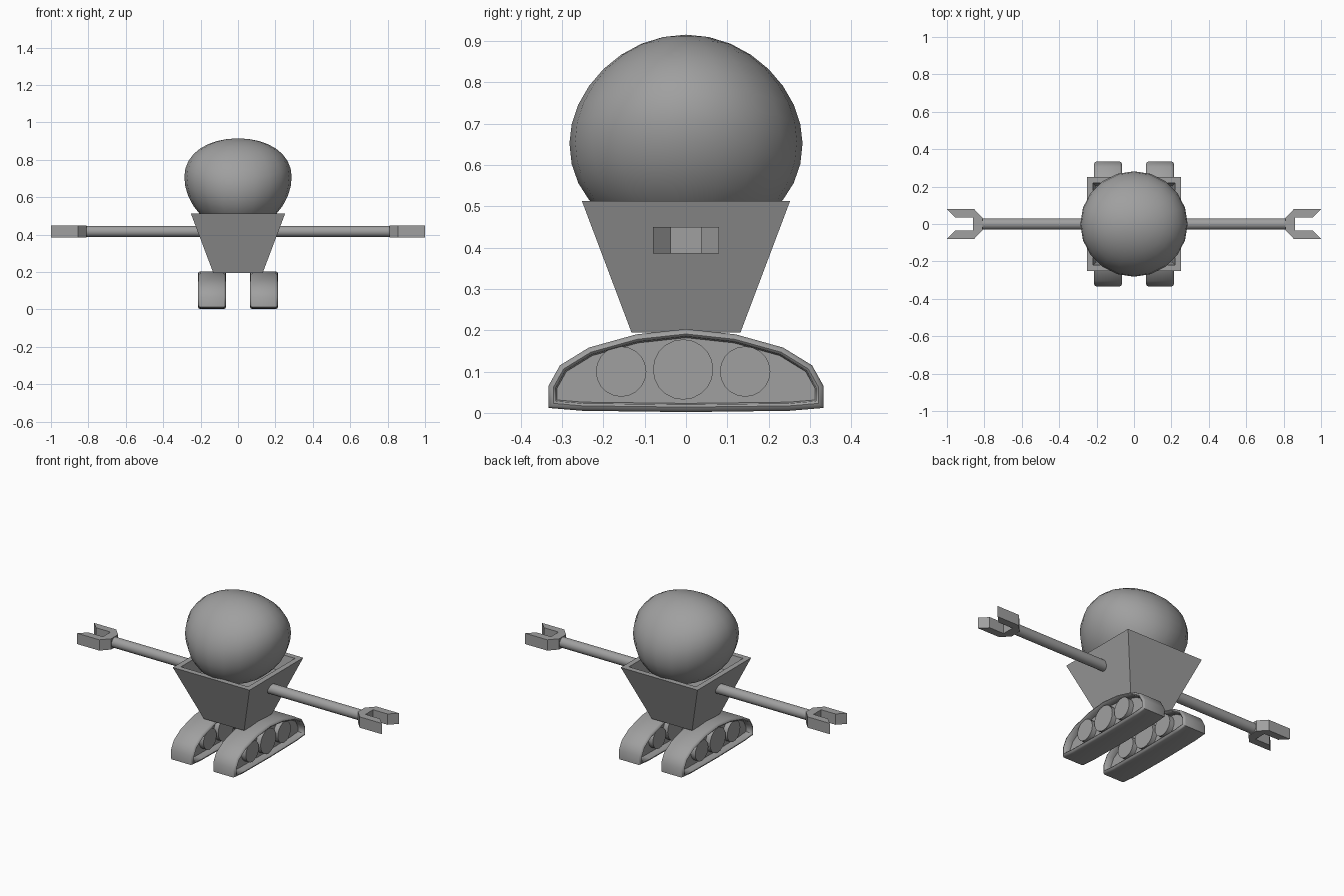
import bpy, bmesh
from math import pi
from mathutils import Matrix

cube = bpy.data.objects.get("Cube")
if cube:
    bpy.data.objects.remove(cube, do_unlink=True)

GREY = (0.35, 0.35, 0.35, 1)
grey = bpy.data.materials.new("plain grey")
grey.use_nodes = True
grey.diffuse_color = GREY
bsdf = next(n for n in grey.node_tree.nodes if n.type == 'BSDF_PRINCIPLED')
bsdf.inputs["Base Color"].default_value = GREY


def finish(name, bm, smooth=None):
    """Turn a bmesh into a named object, optionally smooth below an angle."""
    bmesh.ops.recalc_face_normals(bm, faces=bm.faces)
    mesh = bpy.data.meshes.new(name)
    bm.to_mesh(mesh)
    bm.free()
    mesh.materials.append(grey)
    obj = bpy.data.objects.new(name, mesh)
    bpy.context.collection.objects.link(obj)
    if smooth:
        bpy.ops.object.select_all(action='DESELECT')
        obj.select_set(True)
        bpy.context.view_layer.objects.active = obj
        bpy.ops.object.shade_smooth_by_angle(angle=smooth)
    return obj


def prism(points, offset):
    """Extrude a closed outline of 3D points; return bmesh and both caps."""
    bm = bmesh.new()
    base = bm.faces.new([bm.verts.new(p) for p in points])
    result = bmesh.ops.extrude_face_region(bm, geom=[base], use_keep_orig=True)
    verts = [g for g in result["geom"] if isinstance(g, bmesh.types.BMVert)]
    cap = next(g for g in result["geom"] if isinstance(g, bmesh.types.BMFace))
    bmesh.ops.translate(bm, verts=verts, vec=offset)
    bmesh.ops.recalc_face_normals(bm, faces=bm.faces)
    return bm, [base, cap]


def rod(name, x0, x1, y, z, radius, sides):
    """Cylinder lying along x."""
    bm = bmesh.new()
    place = Matrix.Translation(((x0 + x1) / 2, y, z)) @ Matrix.Rotation(pi / 2, 4, 'Y')
    bmesh.ops.create_cone(bm, cap_ends=True, segments=sides, radius1=radius,
                          radius2=radius, depth=abs(x1 - x0), matrix=place)
    return finish(name, bm, 0.7)


# Head: a round dome whose sides are lifted into a gentle saddle
bm = bmesh.new()
bmesh.ops.create_uvsphere(bm, u_segments=20, v_segments=16, radius=1)
for v in bm.verts:
    x, y, z = v.co
    height = 0.235 if z > 0 else 0.262
    v.co = (x * 0.287, y * 0.282, 0.68 + z * height + 0.028 * (x * x - y * y))
finish("head", bm, pi)

# Body: tapered box with a recessed top
bm = bmesh.new()
bmesh.ops.create_cube(bm, size=2)
for v in bm.verts:
    top = v.co.z > 0
    half = 0.252 if top else 0.132
    v.co = (v.co.x * half, v.co.y * half, 0.513 if top else 0.195)
lid = max(bm.faces, key=lambda f: f.calc_center_median().z)
bmesh.ops.inset_individual(bm, faces=[lid], thickness=0.045)
bmesh.ops.inset_individual(bm, faces=[lid], thickness=0.025, depth=-0.09)
finish("body", bm)

# Half outlines, mirrored below
CLAW = [(0.81, 0.032), (0.855, 0.08), (1.0, 0.08), (0.957, 0.036), (0.862, 0.036)]
TRACK = [(0, 0.203), (0.12, 0.19), (0.235, 0.158), (0.305, 0.115),
         (0.333, 0.065), (0.333, 0.012), (0.25, 0.005), (0, 0.002)]
WHEELS = [("front", -0.157, 0.1, 0.061), ("middle", -0.007, 0.105, 0.073),
          ("back", 0.143, 0.1, 0.061)]

for side, s in (("left", 1), ("right", -1)):
    # Arm and two-pronged claw
    rod(side + "_arm", s * 0.15, s * 0.83, 0, 0.417, 0.03, 16)
    outline = CLAW + [(x, -y) for x, y in reversed(CLAW)]
    bm, _ = prism([(s * x, y, 0.386) for x, y in outline], (0, 0, 0.064))
    finish(side + "_claw", bm)

    # Track: chamfered rim with a hollow on both faces
    outline = TRACK + [(-y, z) for y, z in reversed(TRACK[1:-1])]
    bm, caps = prism([(s * 0.076, y, z) for y, z in outline], (s * 0.126, 0, 0))
    for thickness, depth in ((0.004, 0.008), (0.008, 0.004), (0.006, -0.004), (0.003, -0.035)):
        bmesh.ops.inset_region(bm, faces=caps, thickness=thickness, depth=depth,
                               use_even_offset=True)
    finish(side + "_track", bm, 0.9)

    # Wheels showing in both hollows
    for name, y, z, radius in WHEELS:
        rod(f"{side}_{name}_wheel", s * 0.074, s * 0.204, y, z, radius, 20)
